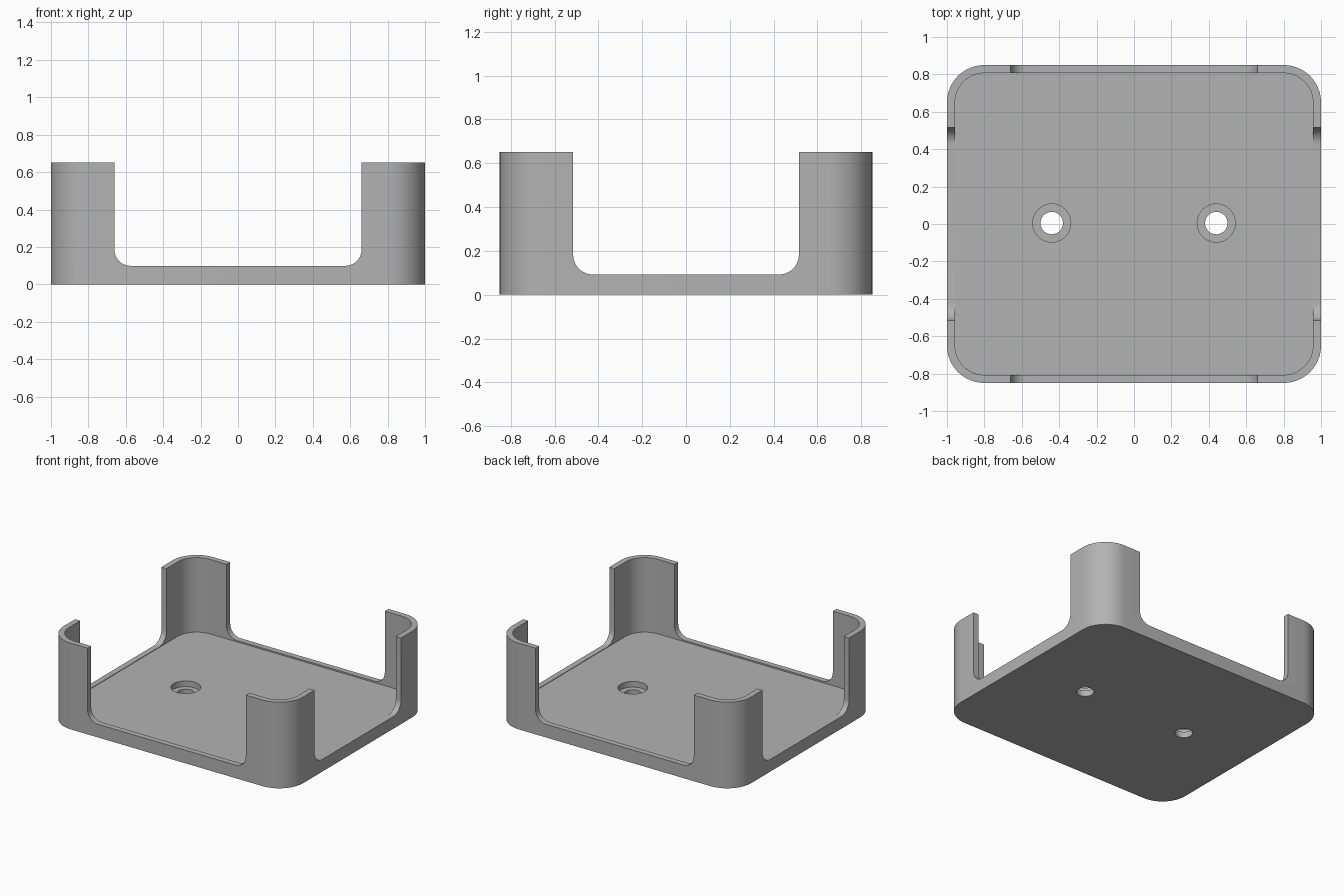
import bpy, bmesh
from math import pi, cos, sin, radians
from mathutils import Matrix

cube = bpy.data.objects.get("Cube")
if cube:
    bpy.data.objects.remove(cube, do_unlink=True)

HX, HY, TOP = 1.0, 0.85, 0.65
WALL, RADIUS, FLOOR = 0.043, 0.2, 0.088

grey = bpy.data.materials.new("plain_grey")
grey.use_nodes = True
colour = (0.45, 0.45, 0.45, 1)
grey.diffuse_color = colour
grey.node_tree.nodes["Principled BSDF"].inputs["Base Color"].default_value = colour


def arc(cx, cy, r, start, end, steps=12):
    return [(cx + r * cos(start + (end - start) * i / steps),
             cy + r * sin(start + (end - start) * i / steps)) for i in range(steps + 1)]


def rounded_rect(hx, hy, r):
    pts = []
    for i, (sx, sy) in enumerate([(1, 1), (-1, 1), (-1, -1), (1, -1)]):
        pts += arc(sx * (hx - r), sy * (hy - r), r, i * pi / 2, (i + 1) * pi / 2)
    return pts


def prism(name, pts, low, high, matrix=None):
    """Extrude a closed outline from low to high along z, then place it."""
    bm = bmesh.new()
    base = bm.faces.new([bm.verts.new((x, y, low)) for x, y in pts])
    ext = bmesh.ops.extrude_face_region(bm, geom=[base])
    moved = [g for g in ext["geom"] if isinstance(g, bmesh.types.BMVert)]
    bmesh.ops.translate(bm, verts=moved, vec=(0, 0, high - low))
    bmesh.ops.recalc_face_normals(bm, faces=bm.faces)
    if matrix:
        bm.transform(matrix)
    mesh = bpy.data.meshes.new(name)
    bm.to_mesh(mesh)
    bm.free()
    mesh.materials.append(grey)
    obj = bpy.data.objects.new(name, mesh)
    bpy.context.collection.objects.link(obj)
    return obj


def activate(obj):
    bpy.ops.object.select_all(action="DESELECT")
    obj.select_set(True)
    bpy.context.view_layer.objects.active = obj


def cut(obj, cutter):
    activate(obj)
    mod = obj.modifiers.new("cut", "BOOLEAN")
    mod.operation, mod.solver, mod.object = "DIFFERENCE", "EXACT", cutter
    bpy.ops.object.modifier_apply(modifier=mod.name)
    bpy.data.objects.remove(cutter, do_unlink=True)


def notch(half, sill, r):
    """Wide opening with rounded lower corners, open above the wall."""
    return ([(half, 1), (-half, 1)]
            + arc(-half + r, sill + r, r, pi, 1.5 * pi)
            + arc(half - r, sill + r, r, 1.5 * pi, 2 * pi))


# Floor plate with two counterbored screw holes
plate = prism("base_plate", rounded_rect(HX, HY, RADIUS), 0, FLOOR)
for side in (-1, 1):
    for r, low in ((0.06, -0.1), (0.102, 0.045)):
        circle = arc(side * 0.44, 0.005, r, 0, 2 * pi, 40)[:-1]
        cut(plate, prism("hole_cutter", circle, low, 0.2))

# Thin wall, opened on all four sides to leave the corner posts
walls = prism("corner_walls", rounded_rect(HX, HY, RADIUS), FLOOR, TOP)
cut(walls, prism("inner_cutter", rounded_rect(HX - WALL, HY - WALL, RADIUS - WALL), 0, 1))
upright = Matrix.Rotation(pi / 2, 4, "X")
turned = Matrix.Rotation(pi / 2, 4, "Z") @ upright
cut(walls, prism("front_back_cutter", notch(0.66, 0.099, 0.085), -2, 2, upright))
cut(walls, prism("side_cutter", notch(0.515, 0.092, 0.09), -2, 2, turned))

for obj in (plate, walls):
    activate(obj)
    bpy.ops.object.shade_smooth_by_angle(angle=radians(30))
